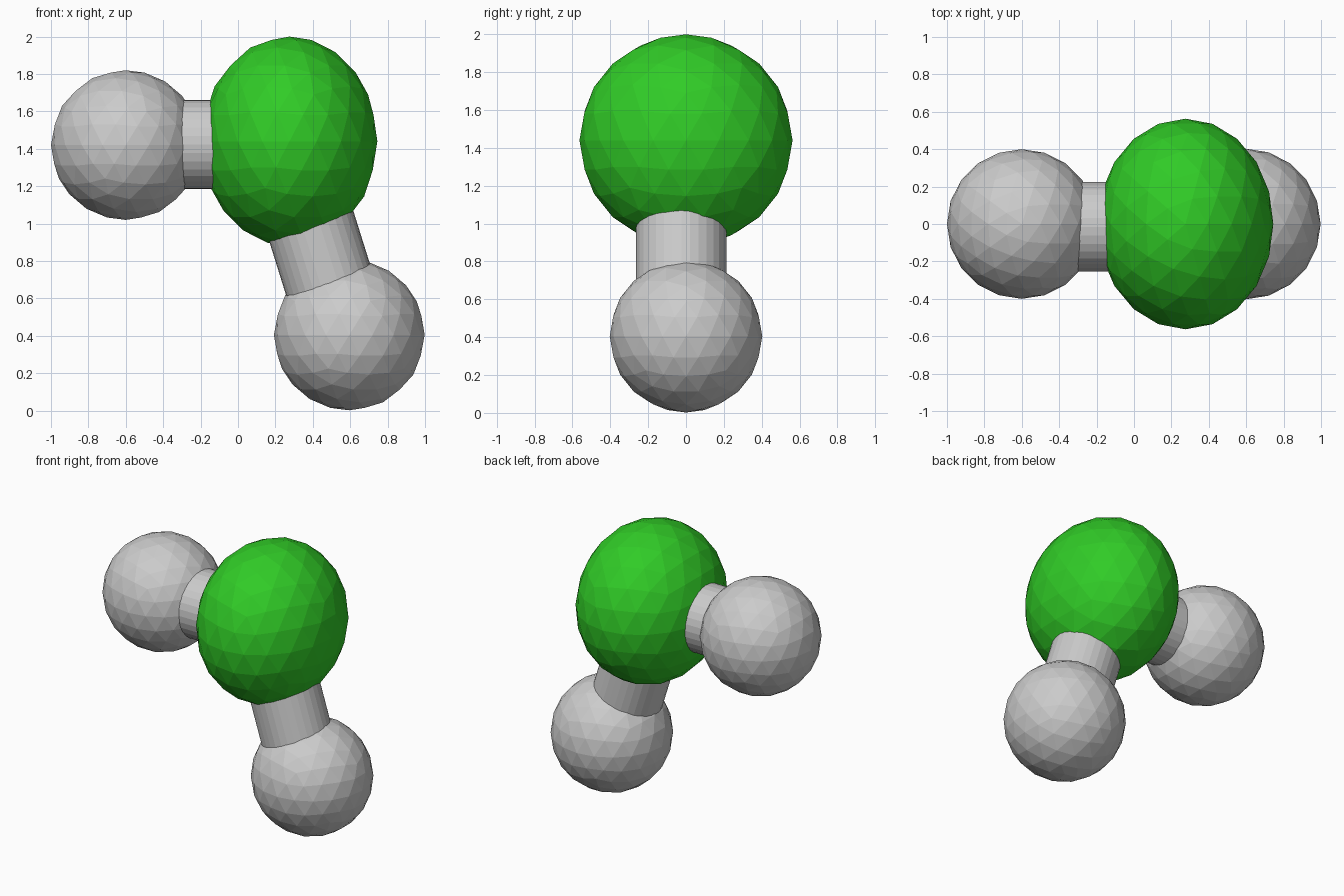
import bpy
from mathutils import Vector

if "Cube" in bpy.data.objects:
    bpy.data.objects.remove(bpy.data.objects["Cube"])

green = bpy.data.materials.new("green")
green.diffuse_color = (0.03, 0.6, 0.02, 1)
green.use_nodes = True
green.node_tree.nodes["Principled BSDF"].inputs["Base Color"].default_value = green.diffuse_color


def ball(name, centre, radii, material=None):
    bpy.ops.mesh.primitive_ico_sphere_add(subdivisions=3, radius=1, location=centre)
    ob = bpy.context.object
    ob.name = name
    ob.scale = radii
    bpy.ops.object.transform_apply(location=False, rotation=False, scale=True)
    if material:
        ob.data.materials.append(material)
    return ob


def rod(name, start, end, radius):
    a, b = Vector(start), Vector(end)
    bpy.ops.mesh.primitive_cylinder_add(vertices=32, radius=radius,
                                        depth=(b - a).length, location=(a + b) / 2)
    ob = bpy.context.object
    ob.name = name
    ob.rotation_euler = (b - a).to_track_quat('Z', 'Y').to_euler()
    return ob


# Large central atom, squashed along x
ball("central_atom", (0.275, 0, 1.44), (0.47, 0.563, 0.56), green)

# Two small outer atoms
ball("side_atom", (-0.6, 0, 1.42), (0.4, 0.4, 0.4))
ball("lower_atom", (0.595, 0, 0.405), (0.403, 0.403, 0.403))

# Bonds joining the atoms
rod("side_bond", (-0.6, -0.015, 1.423), (0.25, -0.015, 1.423), 0.239)
rod("lower_bond", (0.563, -0.025, 0.44), (0.25, -0.025, 1.44), 0.239)
